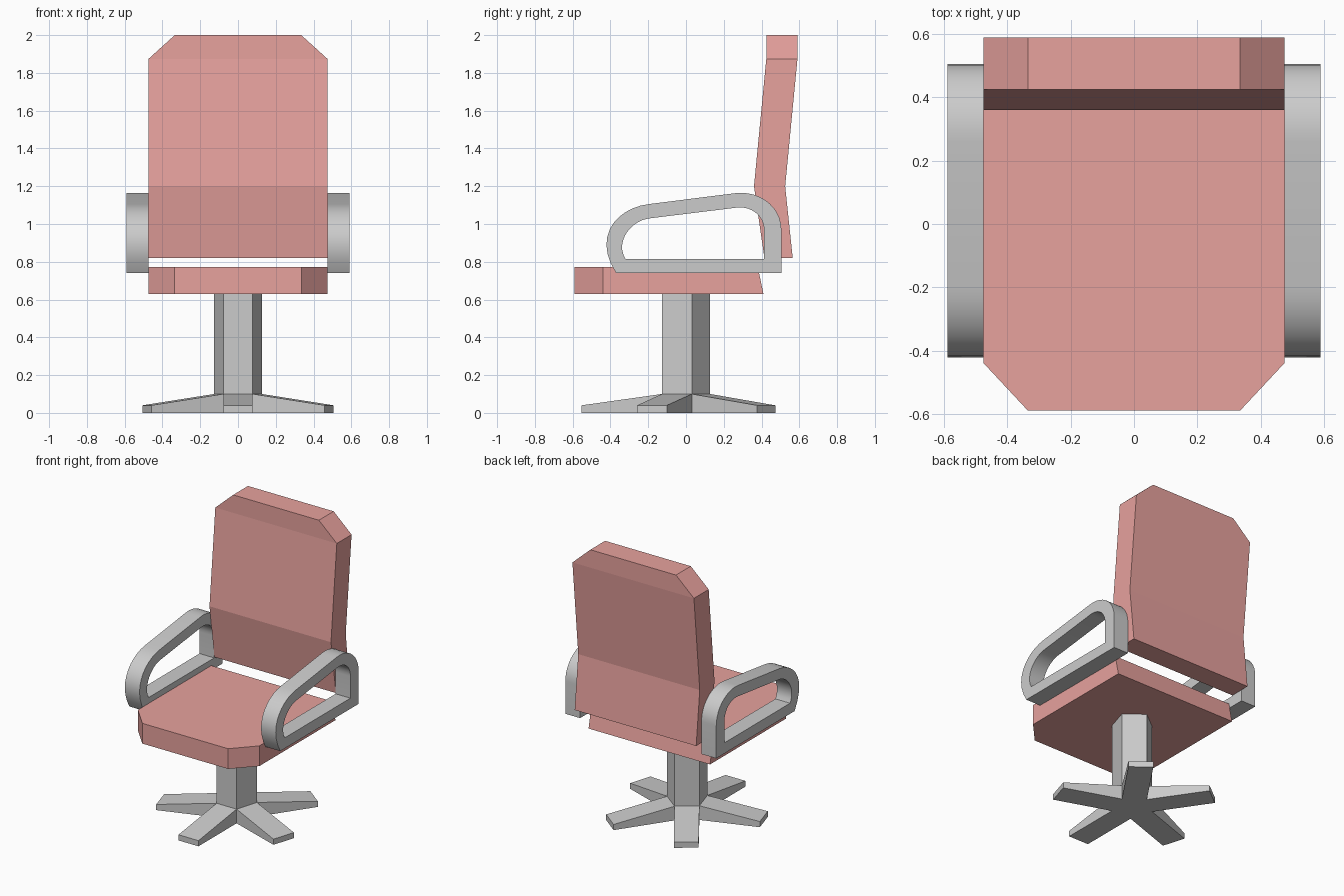
import bpy, bmesh
from math import sin, cos, radians
from mathutils import Vector
from mathutils.geometry import interpolate_bezier

if "Cube" in bpy.data.objects:
    bpy.data.objects.remove(bpy.data.objects["Cube"])

pad = bpy.data.materials.new("pad_fabric")
pad.diffuse_color = (0.80, 0.36, 0.34, 1)
pad.use_nodes = True
pad.node_tree.nodes["Principled BSDF"].inputs["Base Color"].default_value = pad.diffuse_color


def make(name, verts, faces, mat=None):
    mesh = bpy.data.meshes.new(name)
    mesh.from_pydata(verts, [], faces)
    bm = bmesh.new()
    bm.from_mesh(mesh)
    bmesh.ops.recalc_face_normals(bm, faces=bm.faces)
    bm.to_mesh(mesh)
    bm.free()
    obj = bpy.data.objects.new(name, mesh)
    bpy.context.collection.objects.link(obj)
    if mat:
        mesh.materials.append(mat)
    return obj


def cushion(name, sections):
    """Loft of (half width, side point a, side point b), points are (y, z)."""
    verts, faces = [], []
    for w, a, b in sections:
        verts += [(-w, *a), (w, *a), (w, *b), (-w, *b)]
    for s in range(len(sections) - 1):
        for i in range(4):
            j = (i + 1) % 4
            faces.append((4 * s + i, 4 * s + j, 4 * s + 4 + j, 4 * s + 4 + i))
    n = len(verts)
    faces += [(0, 1, 2, 3), (n - 4, n - 3, n - 2, n - 1)]
    return make(name, verts, faces, pad)


# Seat: clipped front corners, slanted rear edge
cushion("seat", [(0.335, (-0.59, 0.63), (-0.59, 0.773)),
                 (0.475, (-0.44, 0.63), (-0.44, 0.773)),
                 (0.475, (0.41, 0.63), (0.38, 0.773))])

# Backrest: bent at the lumbar line, clipped top corners
cushion("backrest", [(0.475, (0.415, 0.82), (0.565, 0.82)),
                     (0.475, (0.36, 1.20), (0.525, 1.20)),
                     (0.475, (0.425, 1.873), (0.59, 1.873)),
                     (0.335, (0.425, 2.0), (0.59, 2.0))])


# Armrests: closed loop bands, mirrored
def loop(corner, rear, front):
    arcs = []
    for arc in (rear, front):
        p = [Vector((y, z, 0)) for y, z in arc]
        arcs += [(v.x, v.y) for v in interpolate_bezier(*p, 12)]
    return [corner] + arcs


outer = loop((0.505, 0.74),
             ((0.505, 0.97), (0.505, 1.09), (0.39, 1.18), (0.26, 1.163)),
             ((-0.20, 1.105), (-0.36, 1.085), (-0.50, 0.94), (-0.37, 0.74)))
inner = loop((0.413, 0.815),
             ((0.413, 0.97), (0.413, 1.04), (0.35, 1.095), (0.27, 1.087)),
             ((-0.20, 1.029), (-0.30, 1.012), (-0.375, 0.90), (-0.32, 0.815)))
n = len(outer)
verts = [(x, *p) for x, ring in ((0.475, outer), (0.59, outer), (0.59, inner), (0.475, inner))
         for p in ring]
faces = []
for r in range(4):
    q = (r + 1) % 4
    for i in range(n):
        j = (i + 1) % n
        faces.append((r * n + i, r * n + j, q * n + j, q * n + i))
arms = make("armrests", verts, faces)
arms.modifiers.new("mirror", 'MIRROR').use_mirror_merge = False
bpy.context.view_layer.objects.active = arms
arms.select_set(True)
bpy.ops.object.shade_smooth_by_angle(angle=radians(30))

# Pedestal: pentagonal column with a tapering foot from each side
HALF, REACH, SQUASH, CY = 0.083, 0.54, 0.94, -0.013
R = HALF / sin(radians(36))


def point(x, y, z):
    return (x * SQUASH, y + CY, z)


verts, faces = [], []
for z in (0.63, 0.10, 0.0):
    for k in range(5):
        a = radians(-126 + 72 * k)
        verts.append(point(R * cos(a), R * sin(a), z))
faces += [tuple(range(5)), tuple(range(10, 15))]
for k in range(5):
    j = (k + 1) % 5
    faces.append((k, j, 5 + j, 5 + k))
    a = radians(-90 + 72 * k)
    b = len(verts)
    for z in (0.04, 0.0):
        for s in (-HALF, HALF):
            verts.append(point(REACH * cos(a) - s * sin(a), REACH * sin(a) + s * cos(a), z))
    faces += [(5 + k, 5 + j, b + 1, b), (10 + k, 10 + j, b + 3, b + 2),
              (5 + k, b, b + 2, 10 + k), (5 + j, b + 1, b + 3, 10 + j),
              (b, b + 1, b + 3, b + 2)]
make("pedestal", verts, faces)
